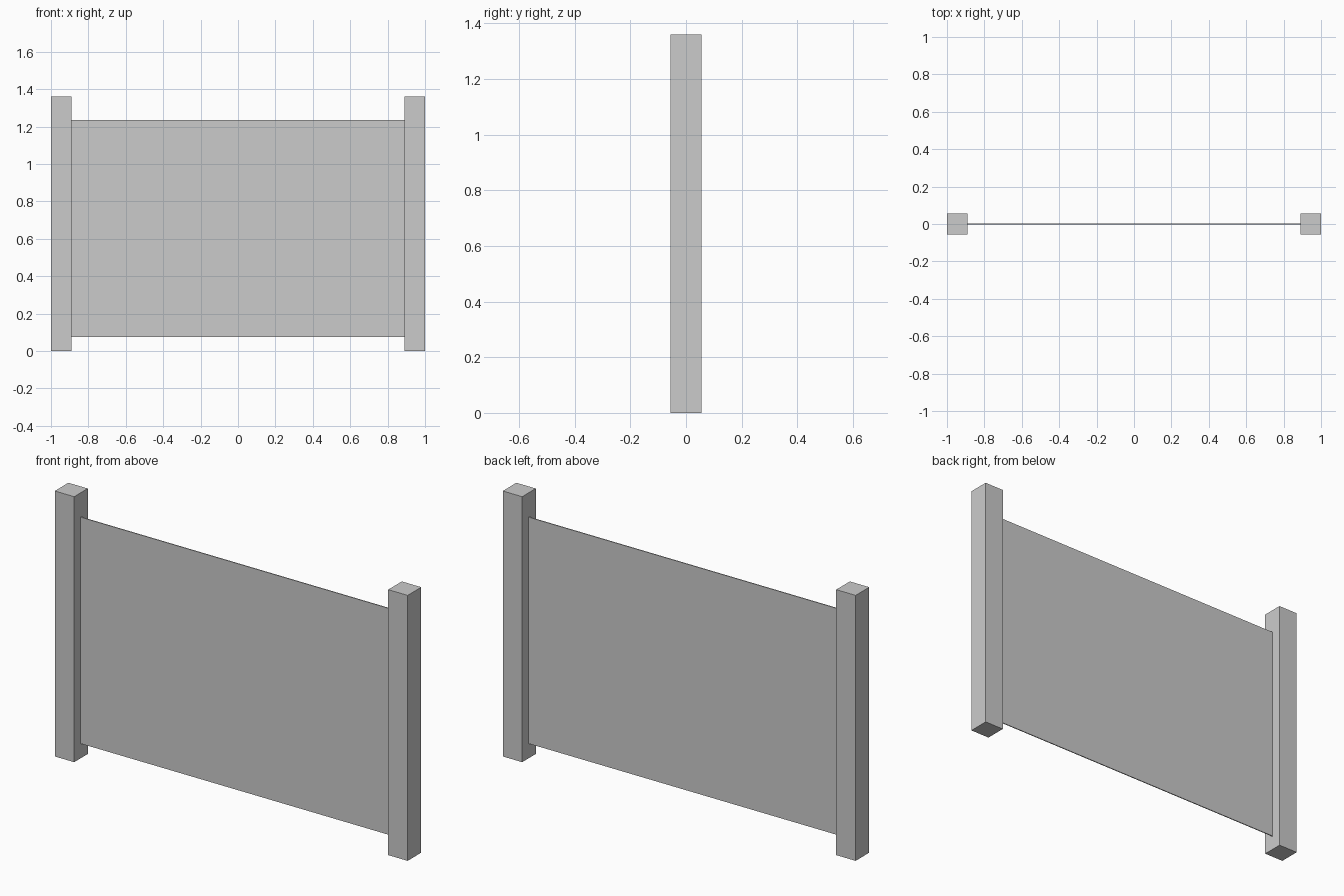
import bpy

if "Cube" in bpy.data.objects:
    bpy.data.objects.remove(bpy.data.objects["Cube"])


def box(name, x0, x1, y0, y1, z0, z1):
    """Axis-aligned box from its limits."""
    bpy.ops.mesh.primitive_cube_add(size=1)
    ob = bpy.context.object
    ob.name = name
    ob.location = ((x0 + x1) / 2, (y0 + y1) / 2, (z0 + z1) / 2)
    ob.scale = (x1 - x0, y1 - y0, z1 - z0)
    bpy.ops.object.transform_apply(location=True, rotation=False, scale=True)
    return ob


POST = 0.11      # square post width
HEIGHT = 1.36
PANE = 0.005     # pane thickness

# Square end posts
for side, x in (("left", -1 + POST / 2), ("right", 1 - POST / 2)):
    box(f"{side}_post", x - POST / 2, x + POST / 2, -POST / 2, POST / 2, 0, HEIGHT)

# Thin pane between the posts, raised off the ground
box("pane", -1 + POST, 1 - POST, -PANE / 2, PANE / 2, 0.075, 1.235)
